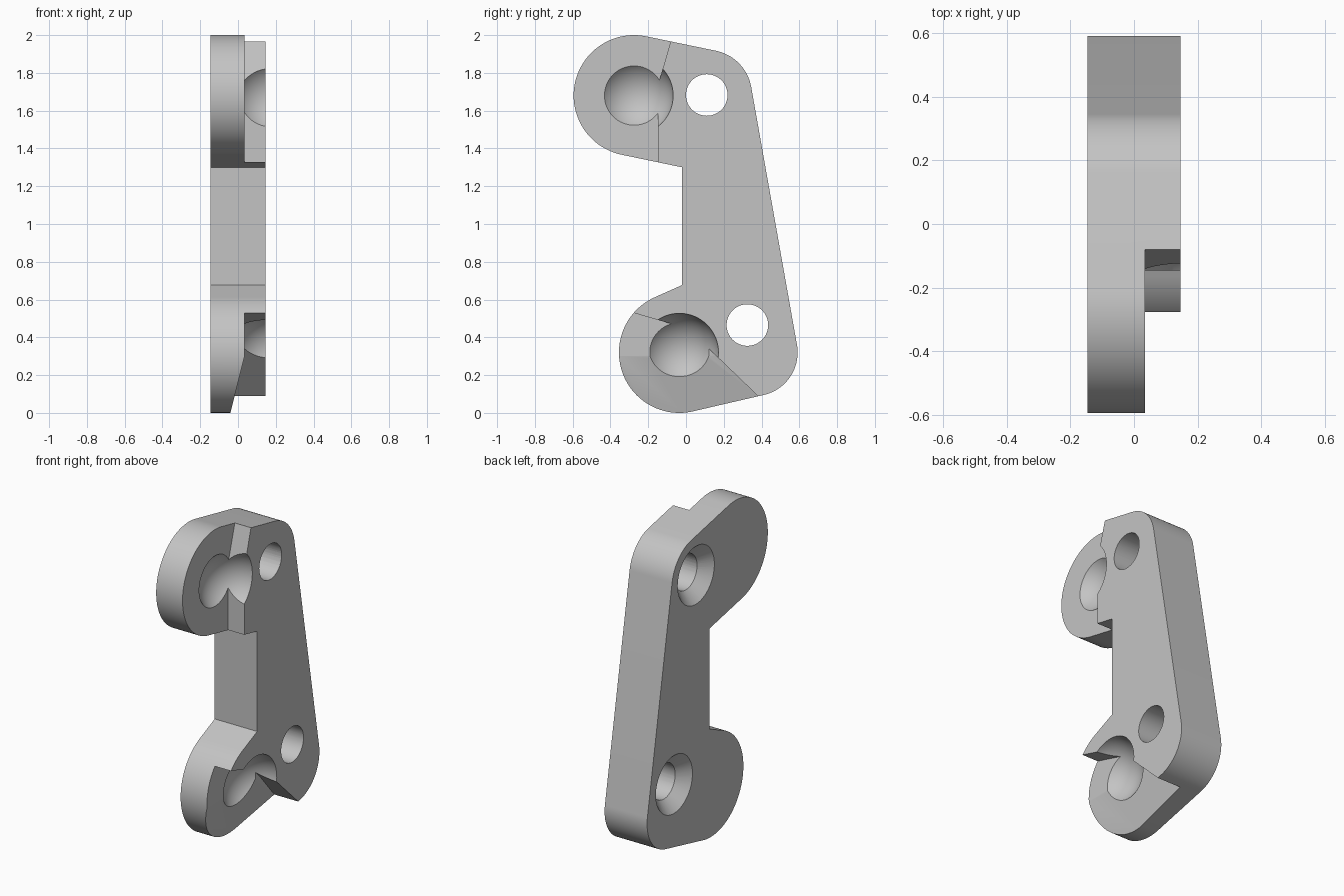
import bpy, bmesh, math
from mathutils import Matrix, Vector

cube = bpy.data.objects.get("Cube")
if cube:
    bpy.data.objects.remove(cube, do_unlink=True)

HALF = 0.146      # half thickness of the plate
FLOOR = 0.035     # height of the recessed lobe faces

grey = bpy.data.materials.new("light grey")
grey.use_nodes = True
COLOUR = (0.55, 0.55, 0.55, 1)
grey.diffuse_color = COLOUR
grey.node_tree.nodes["Principled BSDF"].inputs["Base Color"].default_value = COLOUR


def make_object(name, bm):
    bmesh.ops.recalc_face_normals(bm, faces=bm.faces)
    mesh = bpy.data.meshes.new(name)
    bm.to_mesh(mesh)
    bm.free()
    mesh.materials.append(grey)
    obj = bpy.data.objects.new(name, mesh)
    bpy.context.collection.objects.link(obj)
    return obj


def arc(centre, radius, start, end, steps):
    """Points (y, z) along an arc, angles in degrees."""
    angles = [math.radians(start + (end - start) * i / steps) for i in range(steps + 1)]
    return [(centre[0] + radius * math.cos(a), centre[1] + radius * math.sin(a)) for a in angles]


def prism(name, outline, floor, top, floor_faces=None):
    """Extrude a (y, z) outline along x; floor gives the lower x for each z."""
    bm = bmesh.new()
    low = [bm.verts.new((floor(z), y, z)) for y, z in outline]
    high = [bm.verts.new((top, y, z)) for y, z in outline]
    n = len(outline)
    for ids in floor_faces or [range(n)]:
        bm.faces.new([low[i] for i in ids])
    bm.faces.new(high)
    for i in range(n):
        j = (i + 1) % n
        bm.faces.new((low[i], low[j], high[j], high[i]))
    return make_object(name, bm)


def cone_cutter(name, centre, r_low, r_high, x_low, x_high):
    bm = bmesh.new()
    spin = Matrix.Translation(((x_low + x_high) / 2, *centre)) @ Matrix.Rotation(math.pi / 2, 4, 'Y')
    bmesh.ops.create_cone(bm, cap_ends=True, segments=64, radius1=r_low, radius2=r_high,
                          depth=x_high - x_low, matrix=spin)
    return make_object(name, bm)


def ball_cutter(name, centre):
    bm = bmesh.new()
    spin = Matrix.Translation((0.173, *centre)) @ Matrix.Rotation(math.pi / 2, 4, 'Y')
    bmesh.ops.create_uvsphere(bm, u_segments=64, v_segments=40, radius=0.209, matrix=spin)
    return make_object(name, bm)


# Plate outline: two round lobes and two rounded corners joined by tangents
upper_lobe, lower_lobe = (-0.275, 1.68), (-0.035, 0.32)
upper_hole, lower_hole = (0.11, 1.683), (0.325, 0.465)
outline = (arc(upper_lobe, 0.32, 77.7, 257.7, 60)
           + [(-0.02, 1.3), (-0.02, 0.677)]
           + arc(lower_lobe, 0.32, 113.5, 281.5, 60)
           + arc((0.36, 0.32), 0.231, -78.5, 10, 30)
           + arc(upper_hole, 0.239, 10, 77.7, 24))
bracket = prism("bracket_plate", outline, lambda z: -HALF, HALF)

# Stepped recesses; the lower one has a sloping toe
CREASE = 0.3
upper_step = prism("upper_step_cutter",
                   [(-0.147, 1.2), (-0.147, 1.74), (-0.042, 2.1), (-0.8, 2.1), (-0.8, 1.2)],
                   lambda z: FLOOR, 0.3)
lower_step = prism("lower_step_cutter",
                   [(-0.5, 0.594), (-0.5, CREASE), (-0.5, -0.1),
                    (0.578, -0.1), (0.162, CREASE), (0.01, 0.446)],
                   lambda z: FLOOR - 0.25 * max(0, CREASE - z), 0.3,
                   [(0, 1, 4, 5), (1, 2, 3, 4)])
cutters = [upper_step, lower_step]

# Ball sockets and countersunk bolt holes
for label, lobe, hole in (("upper", upper_lobe, upper_hole), ("lower", lower_lobe, lower_hole)):
    cutters.append(ball_cutter(label + "_socket_cutter", lobe))
    cutters.append(cone_cutter(label + "_bolt_hole_cutter", hole, 0.11, 0.11, -0.3, 0.3))
    cutters.append(cone_cutter(label + "_countersink_cutter", hole, 0.2, 0.1,
                               -HALF - 0.02, -HALF + 0.08))

for cutter in cutters:
    mod = bracket.modifiers.new(cutter.name, 'BOOLEAN')
    mod.operation = 'DIFFERENCE'
    mod.solver = 'EXACT'
    mod.object = cutter

# Bake the cuts, then drop the cutters
bpy.context.view_layer.update()
baked = bpy.data.meshes.new_from_object(bracket.evaluated_get(bpy.context.evaluated_depsgraph_get()))
bracket.modifiers.clear()
bracket.data = baked
for cutter in cutters:
    bpy.data.objects.remove(cutter, do_unlink=True)

bpy.ops.object.select_all(action='DESELECT')
bracket.select_set(True)
bpy.context.view_layer.objects.active = bracket
bpy.ops.object.shade_smooth_by_angle(angle=math.radians(25))
